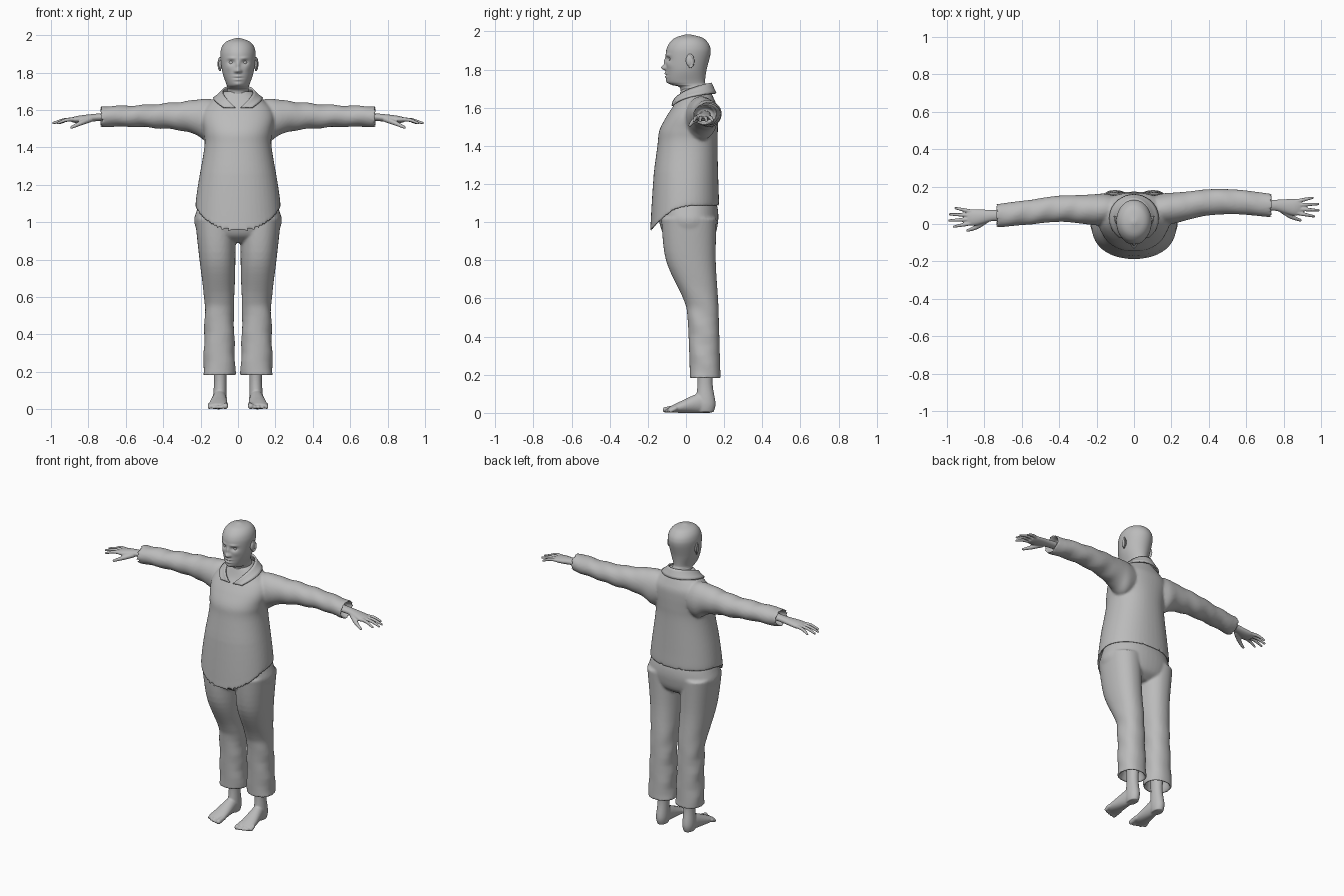
import bpy, bmesh, math
from mathutils import Vector, Matrix

if "Cube" in bpy.data.objects:
    bpy.data.objects.remove(bpy.data.objects["Cube"])

grey_colour = (.5, .5, .5, 1)
grey = bpy.data.materials.new("plain_grey")
grey.use_nodes = True
grey.diffuse_color = grey_colour
grey.node_tree.nodes["Principled BSDF"].inputs["Base Color"].default_value = grey_colour
SIDES = (("left", 1), ("right", -1))


def clamp(value):
    return max(0, min(1, value))


# Cross-sections: position, centre and half width across, then two limits
def level(z, half, front, back, x=0):
    return z, x, half, front, back


def arm_section(x, y, half, low, high):
    return x, y, half, low, high


def foot_section(y, x, half, low, high):
    return y, x, half, low, high


def spline(rows, steps):
    """Smoothly interpolate rows of numbers."""
    out = []
    last = len(rows) - 1
    for i in range(last):
        before, start, end, after = rows[max(i - 1, 0)], rows[i], rows[i + 1], rows[min(i + 2, last)]
        for step in range(steps):
            t = step / steps
            row = []
            for a, b, c, d in zip(before, start, end, after):
                bend = (2 * a - 5 * b + 4 * c - d) * t + (3 * b - a - 3 * c + d) * t * t
                row.append(b + (c - a + bend) * t / 2)
            out.append(row)
    return out + [list(rows[-1])]


def loft(bm, axis, sections, warp=None, power=1, segments=48, steps=6):
    """Skin rounded cross-sections along an axis; power below one makes them boxier."""
    loops = []
    for along, centre, half, low, high in spline(sections, steps):
        loop = []
        for k in range(segments):
            angle = math.tau * k / segments
            c, s = math.cos(angle), math.sin(angle)
            u = centre + half * math.copysign(abs(c) ** power, c)
            v = (low + high) / 2 + (high - low) / 2 * math.copysign(abs(s) ** power, s)
            point = Vector({"x": (along, u, v), "y": (u, along, v), "z": (u, v, along)}[axis])
            loop.append(bm.verts.new(warp(point) if warp else point))
        loops.append(loop)
    faces = [bm.faces.new(loops[0]), bm.faces.new(loops[-1])]
    for a, b in zip(loops, loops[1:]):
        for k in range(segments):
            j = (k + 1) % segments
            faces.append(bm.faces.new((a[k], a[j], b[j], b[k])))
    bmesh.ops.recalc_face_normals(bm, faces=faces)


def ball(bm, centre, size):
    matrix = Matrix.Translation(centre) @ Matrix.Diagonal((*size, 1))
    bmesh.ops.create_icosphere(bm, subdivisions=3, radius=1, matrix=matrix)


def limb(bm, path):
    """A rounded digit from overlapping balls; path rows are x, y, z, radius."""
    for x, y, z, radius in spline(path, 8):
        ball(bm, (x, y, z), (radius, radius, radius))


def finish(name, bm, voxel=0, side=1, shift=0):
    """Make the object, mirrored for the right side, and optionally fuse its shells."""
    if side < 0:
        bmesh.ops.scale(bm, vec=(-1, 1, 1), verts=bm.verts)
        bmesh.ops.reverse_faces(bm, faces=bm.faces)
    bmesh.ops.translate(bm, vec=(0, shift, 0), verts=bm.verts)
    for face in bm.faces:
        face.smooth = True
    mesh = bpy.data.meshes.new(name)
    bm.to_mesh(mesh)
    bm.free()
    mesh.materials.append(grey)
    ob = bpy.data.objects.new(name, mesh)
    bpy.context.scene.collection.objects.link(ob)
    if voxel:
        fuse = ob.modifiers.new("fuse", "REMESH")
        fuse.mode, fuse.voxel_size, fuse.use_smooth_shade = "VOXEL", voxel, True
        soften = ob.modifiers.new("soften", "SMOOTH")
        soften.factor, soften.iterations = .5, 4
    return ob


# Face features: x, z, width, height, push along y
FEATURES = {
    "nose_tip": (0, 1.81, .013, .013, -.024),
    "nose_bridge": (0, 1.84, .01, .02, -.01),
    "nostril": (.014, 1.807, .008, .008, -.008),
    "eye_socket": (.036, 1.855, .018, .011, .013),
    "brow": (.034, 1.877, .02, .007, -.005),
    "upper_lip": (0, 1.78, .02, .006, -.009),
    "lower_lip": (0, 1.762, .02, .006, -.008),
    "mouth_line": (0, 1.771, .024, .003, .005),
    "chin": (0, 1.738, .02, .012, -.005),
    "cheekbone": (.05, 1.825, .018, .018, -.004),
}


def sculpt_face(point):
    push = 0
    for x, z, width, height, depth in FEATURES.values():
        for centre in {x, -x}:
            across, up = (point.x - centre) / width, (point.z - z) / height
            push += depth * math.exp(-across ** 2 - up ** 2)
    point.y += push * clamp((-.01 - point.y) / .04)
    return point


# Head and neck
bm = bmesh.new()
loft(bm, "z", [
    level(z=1.6, half=.075, front=-.03, back=.12),
    level(z=1.7, half=.058, front=-.03, back=.11),
    level(z=1.72, half=.057, front=-.075, back=.105),
    level(z=1.74, half=.063, front=-.1, back=.1),
    level(z=1.8, half=.083, front=-.105, back=.108),
    level(z=1.88, half=.094, front=-.106, back=.128),
    level(z=1.92, half=.092, front=-.098, back=.126),
    level(z=1.95, half=.079, front=-.078, back=.108),
    level(z=1.97, half=.055, front=-.05, back=.08),
    level(z=1.985, half=.01, front=0, back=.02),
], sculpt_face, segments=128, steps=14)
finish("head", bm)

for side, sign in SIDES:
    bm = bmesh.new()
    ball(bm, (.035, -.077, 1.853), (.0135, .0135, .0135))
    finish(side + "_eye", bm, side=sign)

    # Ear: thin bowl with a raised rim standing out towards the back
    bm = bmesh.new()
    ball(bm, (.094, .02, 1.845), (.01, .02, .03))
    for k in range(40):
        angle = math.pi * (k / 26 - .5)
        y = .02 + .02 * math.cos(angle)
        ball(bm, (.085 + y / 2, y, 1.845 + .034 * math.sin(angle)), (.005, .005, .005))
    finish(side + "_ear", bm, .003, sign)

    # Hand: palm, four fingers and a thumb, the right one further forward
    bm = bmesh.new()
    loft(bm, "x", [
        arm_section(x=.69, y=.1, half=.03, low=1.545, high=1.585),
        arm_section(x=.76, y=.1, half=.03, low=1.54, high=1.58),
        arm_section(x=.85, y=.09, half=.044, low=1.53, high=1.57),
        arm_section(x=.89, y=.09, half=.041, low=1.535, high=1.56),
    ])
    for i in range(4):
        base, tip = .122 - .021 * i, .14 - .033 * i
        reach = .99 - .014 * (i - 1.6) ** 2
        middle = ((.87 + reach) / 2, (base + tip) / 2, 1.547, .01)
        limb(bm, [(.87, base, 1.55, .011), middle, (reach, tip, 1.53, .007)])
    limb(bm, [(.79, .075, 1.55, .016), (.84, .04, 1.53, .013), (.89, .02, 1.507, .008)])
    finish(side + "_hand", bm, .004, sign, min(0, sign * .055))

    # Foot: ankle, arch and five toes
    bm = bmesh.new()
    loft(bm, "z", [
        level(z=.26, half=.037, front=.055, back=.145, x=.095),
        level(z=.15, half=.033, front=.06, back=.14, x=.095),
        level(z=.05, half=.037, front=.05, back=.155, x=.097),
        level(z=.004, half=.03, front=.06, back=.145, x=.097),
    ])
    loft(bm, "y", [
        foot_section(y=.13, x=.097, half=.03, low=0, high=.07),
        foot_section(y=.08, x=.098, half=.035, low=0, high=.105),
        foot_section(y=-.03, x=.105, half=.049, low=0, high=.06),
        foot_section(y=-.09, x=.107, half=.05, low=.005, high=.03),
    ])
    for i in range(5):
        x, tip = .068 + .021 * i, -.107 + .0017 * i * i
        radius = .011 if i else .016
        limb(bm, [(x, -.055, .024, radius), (x, tip, radius, radius)])
    finish(side + "_foot", bm, .005, sign)


# Shirt: hollow body with a dipping front hem, and two sleeves
def dip_hem(point):
    point.z -= .13 * clamp((.02 - point.y) / .2) ** 2 * clamp((1.27 - point.z) / .15)
    return point


bm = bmesh.new()
loft(bm, "z", [
    level(z=1.15, half=.19, front=-.14, back=.14),
    level(z=1.085, half=.22, front=-.183, back=.167),
    level(z=1.1, half=.227, front=-.187, back=.173),
    level(z=1.2, half=.214, front=-.177, back=.17),
    level(z=1.4, half=.18, front=-.15, back=.165),
    level(z=1.48, half=.183, front=-.14, back=.167),
    level(z=1.55, half=.195, front=-.105, back=.168),
    level(z=1.6, half=.185, front=-.073, back=.165),
    level(z=1.64, half=.15, front=-.047, back=.15),
    level(z=1.7, half=.075, front=-.022, back=.122),
], dip_hem, power=.9)
for side, sign in SIDES:
    def pose_sleeve(point):
        """Add soft folds and hold the right arm further forward."""
        point.z += .003 * math.sin(point.x * 48 + point.y * 25) * clamp((point.x - .2) * 10)
        if sign < 0:
            point.y -= .055 * clamp((point.x - .15) / .4)
        point.x *= sign
        return point

    loft(bm, "x", [
        arm_section(x=.08, y=.075, half=.07, low=1.46, high=1.645),
        arm_section(x=.16, y=.08, half=.084, low=1.43, high=1.66),
        arm_section(x=.22, y=.086, half=.082, low=1.465, high=1.655),
        arm_section(x=.3, y=.1, half=.075, low=1.49, high=1.645),
        arm_section(x=.4, y=.116, half=.07, low=1.5, high=1.635),
        arm_section(x=.55, y=.118, half=.066, low=1.51, high=1.625),
        arm_section(x=.72, y=.1, half=.063, low=1.51, high=1.62),
        arm_section(x=.738, y=.097, half=.06, low=1.515, high=1.615),
        arm_section(x=.69, y=.1, half=.044, low=1.53, high=1.6),
    ], pose_sleeve)
finish("shirt", bm, .008)

# Collar: one pointed half wrapped around the neck, mirrored
bm = bmesh.new()
strips = []
for k in range(25):
    t = k / 24
    inner, outer = math.pi * t, math.pi * t * .8
    fold = Vector((.012 * t + .075 * math.sin(inner), .03 + .1 * math.cos(inner), 1.73 - .12 * t * t))
    edge = Vector((.13 * math.sin(outer), .03 + .125 * math.cos(outer), 1.675 - .062 * t ** 3))
    strips.append([bm.verts.new(fold.lerp(edge, s / 4)) for s in range(5)])
for a, b in zip(strips, strips[1:]):
    for lower, upper in zip(range(4), range(1, 5)):
        bm.faces.new((a[lower], a[upper], b[upper], b[lower]))
bmesh.ops.recalc_face_normals(bm, faces=bm.faces)
collar = finish("collar", bm)
collar.modifiers.new("mirror", "MIRROR").use_clip = True
thick = collar.modifiers.new("thickness", "SOLIDIFY")
thick.thickness, thick.offset = .01, 0

# Trousers: hips and two legs with hollow cuffs
bm = bmesh.new()
loft(bm, "z", [
    level(z=.89, half=.11, front=-.06, back=.1),
    level(z=.93, half=.2, front=-.115, back=.15),
    level(z=1, half=.234, front=-.14, back=.168),
    level(z=1.06, half=.222, front=-.15, back=.168),
    level(z=1.12, half=.2, front=-.14, back=.155),
], power=.9)
for side, sign in SIDES:
    def drape(point):
        point.x += .003 * math.sin(point.z * 40 + point.y * 30) * clamp((.7 - point.z) * 5)
        point.x *= sign
        return point

    loft(bm, "z", [
        level(z=1.02, half=.108, front=-.13, back=.16, x=.122),
        level(z=.8, half=.096, front=-.105, back=.156, x=.11),
        level(z=.6, half=.081, front=-.015, back=.168, x=.1),
        level(z=.5, half=.078, front=.008, back=.172, x=.1),
        level(z=.22, half=.085, front=.02, back=.18, x=.1),
        level(z=.18, half=.087, front=.02, back=.183, x=.1),
        level(z=.19, half=.074, front=.034, back=.168, x=.1),
        level(z=.25, half=.062, front=.046, back=.156, x=.1),
    ], drape, power=.9)
finish("trousers", bm, .008)
